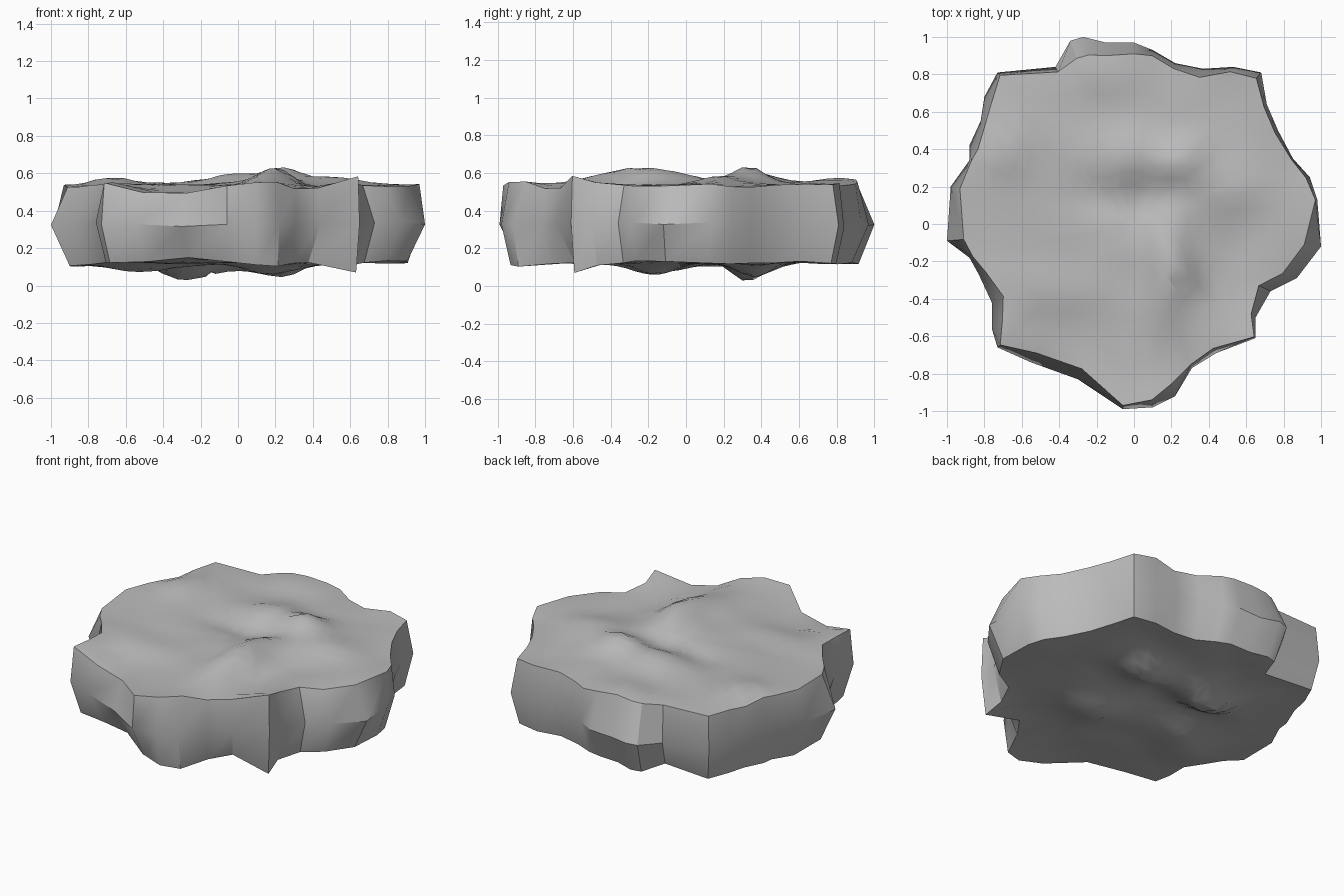
import bpy, bmesh, math
from mathutils import Vector, noise

cube = bpy.data.objects.get("Cube")
if cube:
    bpy.data.objects.remove(cube)

# Widest outline of the slab, counterclockwise: x, y, inset of the upper rim
OUTLINE = [
    (1, -.12, .09), (.98, .13, .01), (.94, .25, .02), (.85, .35, .01),
    (.77, .5, .02), (.71, .64, .02), (.68, .81, .04), (.53, .84, .03),
    (.37, .83, .05), (.22, .86, .03), (.1, .93, .03), (0, .97, .06),
    (-.15, .97, .07), (-.27, 1, .1), (-.34, .98, .1), (-.42, .84, .03),
    (-.73, .81, .02), (-.8, .68, .05), (-.82, .55, .03), (-.88, .42, .05),
    (-.88, .34, .01), (-.98, .2, .05), (-1, -.09, .09), (-.88, -.18, .02),
    (-.83, -.27, .04), (-.76, -.42, .07), (-.76, -.56, .07), (-.73, -.66, .02),
    (-.55, -.74, .06), (-.3, -.83, .06), (-.06, -.99, .02), (.1, -.98, .04),
    (.22, -.92, .07), (.31, -.77, .02), (.44, -.69, .03), (.65, -.61, .01),
    (.65, -.5, .03), (.73, -.36, .07), (.87, -.29, .08)]

# Hills and hollows: x, y, width in x, width in y, height
TOP_BUMPS = [
    (.24, .34, .14, .12, .1), (-.03, .38, .16, .2, .05), (-.02, .14, .3, .1, -.02),
    (.19, -.22, .13, .3, .1), (.42, -.38, .13, .16, -.03), (-.38, -.72, .28, .28, -.05),
    (-.68, -.6, .12, .1, .03), (.64, -.6, .08, .08, .04), (.37, -.75, .1, .1, -.03),
    (-.65, .4, .2, .15, .04), (.5, .2, .18, .15, .04), (1, -.28, .2, .15, -.03),
    (-.1, .78, .2, .15, .03), (-.85, .5, .1, .1, -.03), (.12, -.92, .15, .12, .02)]
BOTTOM_BUMPS = [
    (-.3, .33, .18, .12, -.1), (.25, .36, .14, .12, -.07), (0, .37, .15, .1, -.03),
    (.2, -.17, .2, .15, -.06), (-.5, -.15, .2, .2, -.05), (-.25, -.8, .25, .2, .03),
    (.46, -.68, .1, .12, .02), (.64, -.6, .1, .1, -.05), (-.1, .1, .25, .12, .02),
    (.9, -.22, .15, .15, .03), (-.5, .82, .1, .15, .04), (.2, -.92, .1, .1, -.03),
    (-.92, .05, .2, .3, -.02)]

# Places where the foot of the wall is undercut or juts out
UNDERCUTS = [
    (-.1, -.97, .1, .15, .06), (-.45, -.78, .3, .2, .05), (.44, -.69, .12, .12, .07),
    (.22, -.92, .1, .1, -.03), (.65, -.6, .1, .08, -.02), (-.46, .83, .13, .1, .06),
    (-.95, .05, .15, .2, .06), (.95, 0, .15, .25, .04), (0, .97, .35, .15, .03)]


def bump_sum(x, y, bumps):
    return sum(h * math.exp(-((x - bx) / wx) ** 2 - ((y - by) / wy) ** 2)
               for bx, by, wx, wy, h in bumps)


def height(x, y, base, bumps, seed):
    """Height of the rough face at a point."""
    grain = noise.noise(Vector((x * 4, y * 4, seed)))
    return base + .02 * grain + bump_sum(x, y, bumps)


def pull_in(x, y, amount):
    scale = 1 - amount / math.hypot(x, y)
    return x * scale, y * scale


def bridge(bm, a, b):
    """Join two rings of equal length with quads."""
    for i in range(len(a)):
        j = (i + 1) % len(a)
        bm.faces.new((a[i], a[j], b[j], b[i]))


def rough_face(bm, rim, base, bumps, seed):
    """Rings running from the rim to a centre point; returns the rim ring."""
    rings = []
    steps = 13
    for k in range(steps, 0, -1):
        f = k / steps
        rings.append([bm.verts.new((x * f, y * f, height(x * f, y * f, base, bumps, seed)))
                      for x, y in rim])
    for a, b in zip(rings, rings[1:]):
        bridge(bm, a, b)
    centre = bm.verts.new((0, 0, height(0, 0, base, bumps, seed)))
    last = rings[-1]
    for i in range(len(last)):
        bm.faces.new((last[i], last[(i + 1) % len(last)], centre))
    return rings[0]


# Stone slab: rough top, bulging wall, rough underside
bm = bmesh.new()
upper_rim = [pull_in(x, y, inset) for x, y, inset in OUTLINE]
lower_rim = [pull_in(x, y, .04 + .3 * inset + bump_sum(x, y, UNDERCUTS))
             for x, y, inset in OUTLINE]
top_ring = rough_face(bm, upper_rim, .538, TOP_BUMPS, 2)
bottom_ring = rough_face(bm, lower_rim, .122, BOTTOM_BUMPS, 7)
belt = [bm.verts.new((x, y, .325 + .03 * noise.noise(Vector((x * 3, y * 3, 5)))))
        for x, y, inset in OUTLINE]
bridge(bm, belt, top_ring)
bridge(bm, bottom_ring, belt)
bmesh.ops.recalc_face_normals(bm, faces=bm.faces)

mesh = bpy.data.meshes.new("stone_slab")
bm.to_mesh(mesh)
bm.free()
slab = bpy.data.objects.new("stone_slab", mesh)
bpy.context.collection.objects.link(slab)

# Plain grey stone
stone = bpy.data.materials.new("grey_stone")
stone.use_nodes = True
colour = (.5, .5, .5, 1)
stone.diffuse_color = colour
stone.node_tree.nodes["Principled BSDF"].inputs["Base Color"].default_value = colour
mesh.materials.append(stone)

bpy.context.view_layer.objects.active = slab
slab.select_set(True)
bpy.ops.object.shade_smooth_by_angle(angle=math.radians(32))
